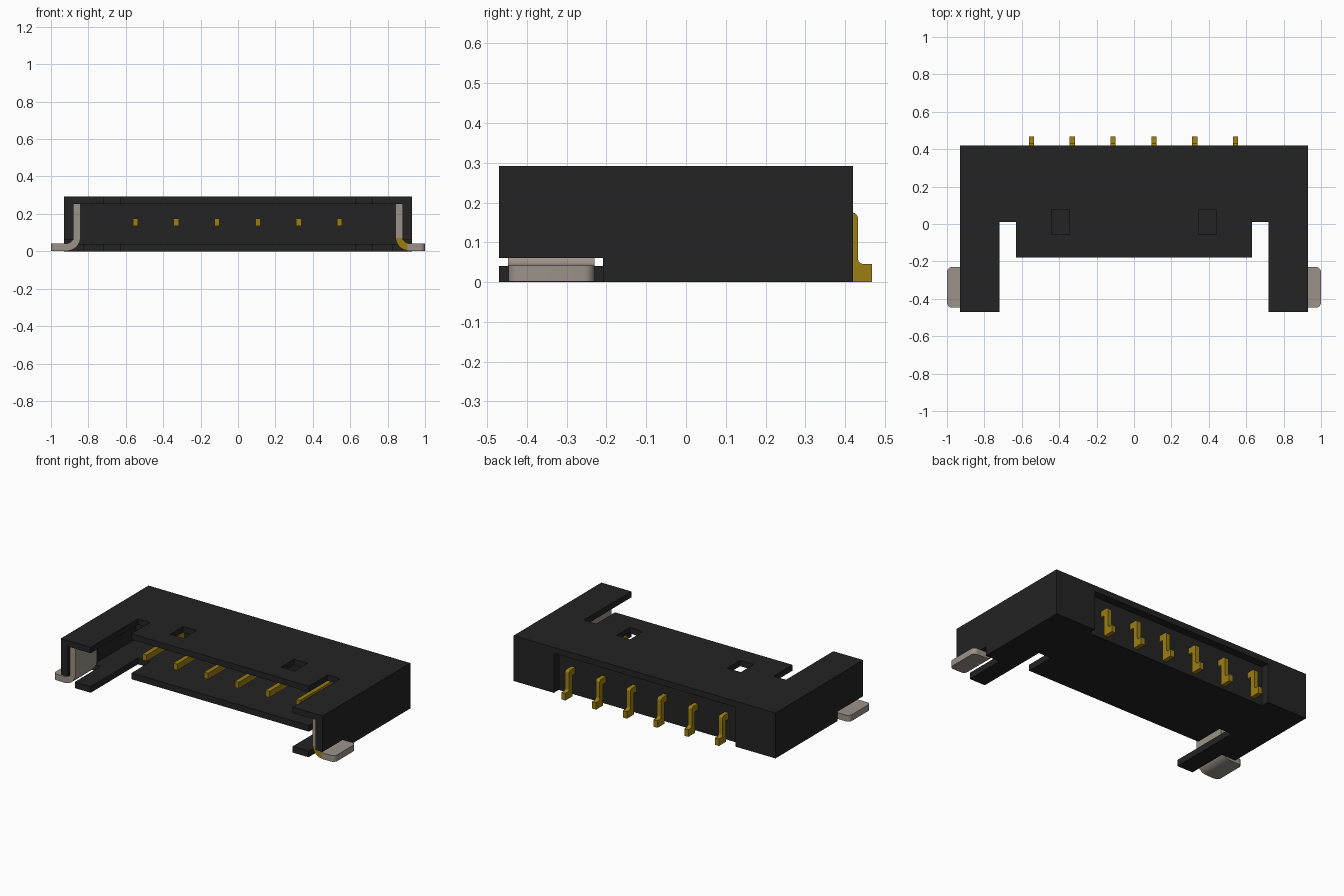
import bpy, bmesh, math
from mathutils import Vector

cube = bpy.data.objects.get("Cube")
if cube:
    bpy.data.objects.remove(cube, do_unlink=True)


def material(name, rgb):
    m = bpy.data.materials.new(name)
    m.use_nodes = True
    m.diffuse_color = (*rgb, 1)
    bsdf = next(n for n in m.node_tree.nodes if n.type == 'BSDF_PRINCIPLED')
    bsdf.inputs["Base Color"].default_value = (*rgb, 1)
    bsdf.inputs["Roughness"].default_value = 0.6
    return m


BLACK = material("black plastic", (0.017, 0.017, 0.017))
GOLD = material("gold contact", (0.33, 0.21, 0.006))
STEEL = material("tinned steel", (0.33, 0.29, 0.255))


def finish(name, bm, mats):
    bmesh.ops.recalc_face_normals(bm, faces=bm.faces)
    me = bpy.data.meshes.new(name)
    bm.to_mesh(me)
    bm.free()
    ob = bpy.data.objects.new(name, me)
    bpy.context.collection.objects.link(ob)
    for m in mats:
        me.materials.append(m)
    return ob


def box(name, x0, x1, y0, y1, z0, z1):
    bm = bmesh.new()
    bmesh.ops.create_cube(bm, size=1)
    for v in bm.verts:
        v.co = Vector(((x0 + x1) / 2 + v.co.x * (x1 - x0),
                       (y0 + y1) / 2 + v.co.y * (y1 - y0),
                       (z0 + z1) / 2 + v.co.z * (z1 - z0)))
    return finish(name, bm, [BLACK])


def arc(cx, cy, r, a0, a1, n=6):
    angles = [math.radians(a0 + (a1 - a0) * i / n) for i in range(n + 1)]
    return [(cx + r * math.cos(a), cy + r * math.sin(a)) for a in angles]


def extrude(bm, points, direction):
    face = bm.faces.new([bm.verts.new(p) for p in points])
    out = bmesh.ops.extrude_face_region(bm, geom=[face])
    verts = [e for e in out["geom"] if isinstance(e, bmesh.types.BMVert)]
    bmesh.ops.translate(bm, verts=verts, vec=direction)


def smooth(ob):
    bpy.ops.object.select_all(action='DESELECT')
    ob.select_set(True)
    bpy.context.view_layer.objects.active = ob
    bpy.ops.object.shade_smooth_by_angle(angle=math.radians(35))


# Housing block, hollowed by box cutters
housing = box("housing", -0.93, 0.93, -0.47, 0.42, 0, 0.292)
cuts = [(-0.88, 0.88, -0.6, 0.22, 0.04, 0.254),       # mating cavity
        (-0.645, 0.645, -0.6, -0.18, -0.1, 0.4),      # open front middle
        (-0.645, 0.645, 0.37, 0.6, -0.1, 0.254)]      # rear recess
for s in (-1, 1):
    for x0, x1, y0, y1, z0, z1 in [
            (0.63, 0.718, -0.6, 0.01, -0.1, 0.4),     # notch beside each arm
            (0.83, 1.0, -0.6, -0.208, -0.1, 0.06),    # slot for the solder tab
            (0.345, 0.442, -0.057, 0.075, 0.2, 0.4)]: # top window
        cuts.append((min(s * x0, s * x1), max(s * x0, s * x1), y0, y1, z0, z1))
for c in cuts:
    cutter = box("cutter", *c)
    cutter.hide_render = True
    mod = housing.modifiers.new("cut", 'BOOLEAN')
    mod.operation = 'DIFFERENCE'
    mod.solver = 'EXACT'
    mod.object = cutter
    bpy.context.view_layer.objects.active = housing
    bpy.ops.object.modifier_apply(modifier=mod.name)
    bpy.data.objects.remove(cutter, do_unlink=True)

# Contact pins: tail foot, riser and long blade in one bent profile
pin_profile = ([(0.398, 0.0), (0.468, 0.0), (0.468, 0.045)]
               + arc(0.447, 0.06, 0.015, 270, 180)
               + arc(0.417, 0.16, 0.015, 0, 90)
               + [(-0.165, 0.175), (-0.165, 0.135), (0.398, 0.135)])
for i in range(6):
    x = -0.548 + 0.2182 * i
    bm = bmesh.new()
    extrude(bm, [(x - 0.014, y, z) for y, z in pin_profile], (0.028, 0, 0))
    smooth(finish(f"contact_pin_{i + 1}", bm, [GOLD]))

# Solder tabs: upright plate bending outward into a foot with rounded corners
Y0, Y1, R = -0.447, -0.23, 0.03
tab_profile = ([(0.842, 0.254)] + arc(0.917, 0.077, 0.075, 180, 270, 8)
               + [(1.0 - R, 0.002)]
               + [(1.0, 0.002), (1.0, 0.042), (1.0 - R, 0.042)]
               + arc(0.917, 0.077, 0.035, 270, 180, 8) + [(0.882, 0.254)])
for s, side in ((1, "left"), (-1, "right")):
    bm = bmesh.new()
    extrude(bm, [(s * x, Y0, z) for x, z in tab_profile], (0, Y1 - Y0, 0))
    # round the outer corners of the foot
    corners = [e for e in bm.edges
               if all(abs(v.co.x) > 0.999 for v in e.verts)
               and abs(e.verts[0].co.z - e.verts[1].co.z) > 0.03]
    bmesh.ops.bevel(bm, geom=corners, offset=R * 0.9, segments=5,
                    profile=0.5, affect='EDGES')
    # left tab has a gold front face around its bend
    if s > 0:
        for x, nrm in ((0, (0, 0, 1)), (0.905, (1, 0, 0))):
            co = (x, 0, 0.07) if x == 0 else (x, 0, 0)
            front = [f for f in bm.faces if all(v.co.y < Y0 + 0.001 for v in f.verts)]
            geom = front + list({e for f in front for e in f.edges})
            geom += list({v for f in front for v in f.verts})
            bmesh.ops.bisect_plane(bm, geom=geom, plane_co=co, plane_no=nrm)
        for f in bm.faces:
            c = f.calc_center_median()
            if (all(v.co.y < Y0 + 0.001 for v in f.verts)
                    and c.z < 0.07 and c.x < 0.905):
                f.material_index = 1
    smooth(finish(f"solder_tab_{side}", bm, [STEEL, GOLD]))
